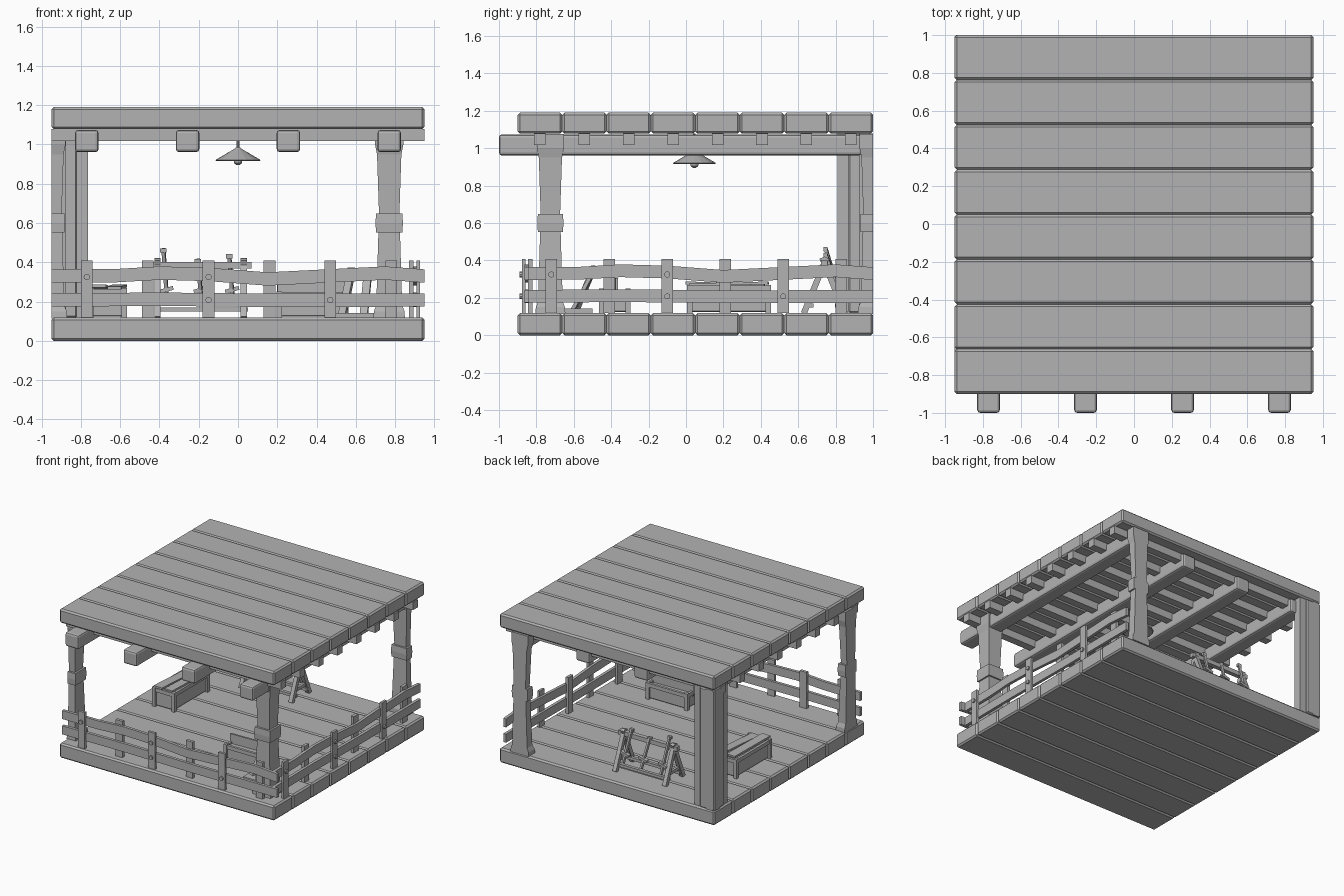
import bpy, bmesh, math
from mathutils import Vector, Matrix

cube = bpy.data.objects.get("Cube")
if cube:
    bpy.data.objects.remove(cube, do_unlink=True)

grey = bpy.data.materials.new("plain_grey")
grey.use_nodes = True
tone = (0.45, 0.45, 0.45, 1)
grey.diffuse_color = tone
grey.node_tree.nodes["Principled BSDF"].inputs["Base Color"].default_value = tone


def finish(name, bm, bevel=0, segments=1):
    bmesh.ops.recalc_face_normals(bm, faces=bm.faces)
    mesh = bpy.data.meshes.new(name)
    bm.to_mesh(mesh)
    bm.free()
    mesh.materials.append(grey)
    ob = bpy.data.objects.new(name, mesh)
    bpy.context.collection.objects.link(ob)
    if bevel:
        mod = ob.modifiers.new("Bevel", "BEVEL")
        mod.width, mod.segments = bevel, segments
    return ob


def box(name, x, y, z, bevel=0, segments=1):
    """Box from (min, max) ranges."""
    bm = bmesh.new()
    size = [b - a for a, b in (x, y, z)]
    mid = [(a + b) / 2 for a, b in (x, y, z)]
    bmesh.ops.create_cube(bm, size=1, matrix=Matrix.Translation(mid) @ Matrix.Diagonal((*size, 1)))
    return finish(name, bm, bevel, segments)


def strut(name, start, end, w, d, bevel=0):
    """Square bar between two points."""
    a, b = Vector(start), Vector(end)
    v = b - a
    rot = v.to_track_quat("Z", "Y").to_matrix().to_4x4()
    bm = bmesh.new()
    bmesh.ops.create_cube(bm, size=1, matrix=Matrix.Translation((a + b) / 2) @ rot
                          @ Matrix.Diagonal((w, d, v.length, 1)))
    return finish(name, bm, bevel)


def loft(name, rings):
    """Skin a list of closed rings and cap both ends."""
    bm = bmesh.new()
    loops = [[bm.verts.new(p) for p in ring] for ring in rings]
    n = len(loops[0])
    for lo, hi in zip(loops, loops[1:]):
        for i in range(n):
            bm.faces.new((lo[i], lo[(i + 1) % n], hi[(i + 1) % n], hi[i]))
    bm.faces.new(loops[0])
    bm.faces.new(loops[-1])
    return finish(name, bm)


# Floor and roof planks
pitch = 1.9 / 8
for i in range(8):
    y = -0.9 + i * pitch
    box("floor_plank", (-0.95, 0.95), (y, y + pitch), (0, 0.118), 0.012)
    box("roof_plank", (-0.95, 0.95), (y, y + pitch), (1.078, 1.19), 0.012)
    # Joists under each roof plank
    mid = y + pitch / 2
    box("roof_joist", (-0.95, 0.95), (mid - 0.031, mid + 0.031), (1.018, 1.08))

# Roof beams running front to back
for x in (-0.77, -0.257, 0.257, 0.77):
    box("roof_beam", (x - 0.06, x + 0.06), (-1, 0.94), (0.961, 1.074), 0.016, 2)


# Carved posts, cut flush with the deck edges
def post(cx, cy):
    def ring(h, z):
        return [(max(-0.95, cx + sx * h), min(1, cy + sy * h), z)
                for sx, sy in ((-1, -1), (1, -1), (1, 1), (-1, 1))]
    profile = ((0.08, 0.115), (0.078, 0.15), (0.066, 0.18), (0.055, 0.55),
               (0.052, 0.65), (0.062, 0.95), (0.072, 1.0), (0.072, 1.075))
    loft("carved_post", [ring(h, z) for h, z in profile])
    loft("post_band", [ring(0.067, 0.552), ring(0.07, 0.6), ring(0.067, 0.648)])


for cx, cy in ((0.77, -0.725), (-0.95, -0.725), (0.77, 1.0)):
    post(cx, cy)

# Corner post with flanking boards
box("corner_post", (-0.95, -0.82), (0.87, 1), (0.118, 1.078), 0.008)
box("corner_board_back", (-0.95, -0.763), (0.925, 0.985), (0.118, 1.078))
box("corner_board_side", (-0.935, -0.875), (0.81, 1.0), (0.118, 1.078))


# Fence: built along u, with depth d measured inwards from the deck edge
def fence(place, start):
    def fbox(name, u, d, z):
        a, b = place(u[0], d[0]), place(u[1], d[1])
        box(name, sorted((a[0], b[0])), sorted((a[1], b[1])), z)

    def rail(path):
        rings = []
        for u, z in path:
            rings.append([(*place(u, d), z + dz) for d, dz in
                          ((0.036, -0.034), (0.06, -0.034), (0.06, 0.034), (0.036, 0.034))])
        loft("fence_rail", rings)

    rail([(start, 0.33), (-0.62, 0.332), (-0.4, 0.345), (-0.15, 0.338), (0.15, 0.315),
          (0.45, 0.33), (0.75, 0.345), (0.95, 0.33)])
    rail([(start, 0.208), (-0.4, 0.212), (0.2, 0.206), (0.95, 0.208)])
    for i in range(6):
        u = -0.77 + i * 0.31
        d = (0.022, 0.042) if i % 2 == 0 else (0.055, 0.079)
        fbox("fence_picket", (u - 0.03, u + 0.03), d, (0.118, 0.408))
    for u, z in ((-0.77, 0.325), (-0.15, 0.325), (-0.15, 0.208), (0.47, 0.208)):
        rings = []
        for d in (0.03, 0.01):
            rings.append([(*place(u + 0.016 * math.cos(t * math.pi / 5), d),
                           z + 0.016 * math.sin(t * math.pi / 5)) for t in range(10)])
        loft("fence_peg", rings)


fence(lambda u, d: (u, -0.9 + d), -0.95)
fence(lambda u, d: (0.95 - d, u + 0.05), -0.89)


# Hanging lamp
def turned(name, profile, sides=16):
    loft(name, [[(r * math.cos(2 * math.pi * i / sides), 0.045 + r * math.sin(2 * math.pi * i / sides), z)
                 for i in range(sides)] for r, z in profile])


turned("lamp_shade", [(0.02, 0.925), (0.11, 0.915), (0.115, 0.921), (0.018, 0.978), (0.012, 0.985)])
turned("lamp_stem", [(0.007, 0.97), (0.007, 1.08)], 8)
turned("lamp_bulb", [(0.008, 0.895), (0.02, 0.905), (0.024, 0.93)], 12)

# Trestle rack with A-shaped ends
for x in (-0.41, 0.03):
    for side in (-1, 1):
        strut("rack_leg", (x, 0.74 + side * 0.11, 0.118), (x, 0.74 - side * 0.012, 0.415), 0.032, 0.032)
    strut("rack_tie", (x, 0.665, 0.2), (x, 0.815, 0.2), 0.02, 0.025)
strut("rack_top_bar", (-0.45, 0.74, 0.385), (0.07, 0.74, 0.385), 0.035, 0.035)
for y in (0.67, 0.81):
    strut("rack_low_bar", (-0.42, y, 0.16), (0.05, y, 0.16), 0.025, 0.022)

# Tools leaning on the rack
for x, top in ((-0.38, 0.47), (-0.205, 0.415), (-0.045, 0.44)):
    strut("tool_handle", (x + 0.02, 0.83, 0.19), (x, 0.745, top), 0.018, 0.018)
    strut("tool_grip", (x - 0.016, 0.745, top - 0.01), (x + 0.016, 0.745, top - 0.01), 0.022, 0.022)
    strut("tool_head", (x - 0.02, 0.81, 0.25), (x + 0.05, 0.81, 0.27), 0.03, 0.02)


# Crates with a rim, corner slats and loose lid boards
def crate(x, y, top):
    box("crate_body", x, y, (0.125, top - 0.02), 0.004)
    for cx in x:
        for cy in y:
            box("crate_corner", (cx - 0.014, cx + 0.014), (cy - 0.014, cy + 0.014), (0.118, top))
    for cy in y:
        box("crate_rim", x, (cy - 0.01, cy + 0.01), (top - 0.035, top - 0.005))
    for cx in x:
        box("crate_rim", (cx - 0.01, cx + 0.01), y, (top - 0.035, top - 0.005))


crate((-0.75, -0.58), (0.02, 0.44), 0.27)
strut("lid_board", (-0.71, 0.0, 0.28), (-0.69, 0.42, 0.27), 0.075, 0.015)
strut("lid_board", (-0.63, 0.02, 0.27), (-0.60, 0.44, 0.28), 0.07, 0.015)
crate((0.21, 0.55), (-0.45, -0.31), 0.25)
strut("lid_board", (0.2, -0.38, 0.255), (0.56, -0.37, 0.255), 0.015, 0.1)

# Loose boards by the front post
strut("leaning_board", (0.53, -0.59, 0.125), (0.58, -0.49, 0.37), 0.04, 0.02)
strut("leaning_board", (0.64, -0.61, 0.125), (0.66, -0.5, 0.33), 0.04, 0.02)
box("floor_board", (0.5, 0.7), (-0.65, -0.5), (0.118, 0.142))
